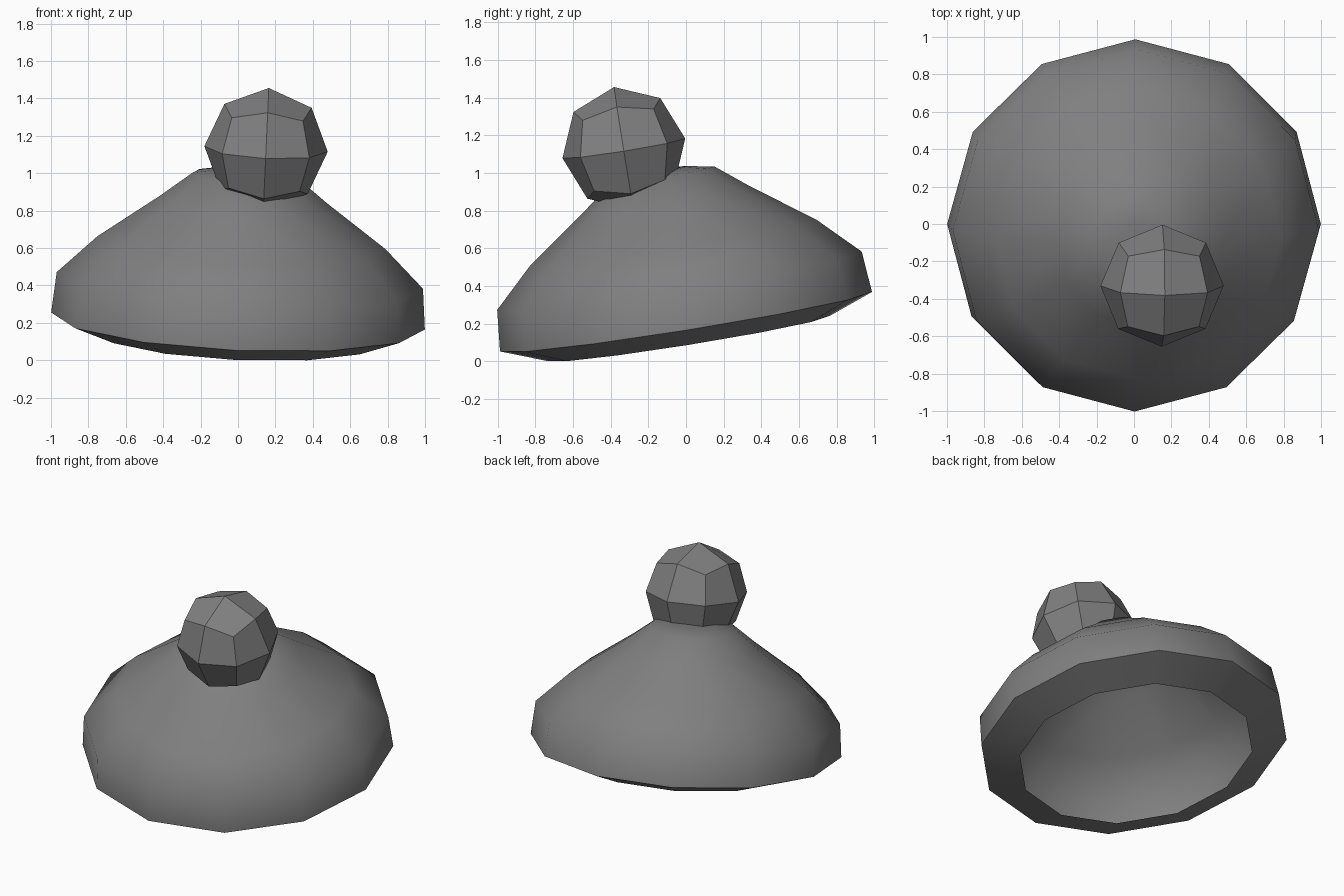
import bpy, bmesh, math
from mathutils import Euler, Matrix

if "Cube" in bpy.data.objects:
    bpy.data.objects.remove(bpy.data.objects["Cube"])

TILT = Euler((math.radians(9.1), math.radians(2.6), 0)).to_matrix().to_4x4()
SIDES = 12

grey = bpy.data.materials.new("dark_grey")
grey.diffuse_color = (0.215, 0.215, 0.215, 1)
grey.use_nodes = True
grey.node_tree.nodes["Principled BSDF"].inputs["Base Color"].default_value = grey.diffuse_color


def finish(bm, name, matrix, angle):
    bmesh.ops.recalc_face_normals(bm, faces=bm.faces)
    bm.transform(matrix)
    mesh = bpy.data.meshes.new(name)
    bm.to_mesh(mesh)
    bm.free()
    mesh.materials.append(grey)
    obj = bpy.data.objects.new(name, mesh)
    bpy.context.collection.objects.link(obj)
    bpy.ops.object.select_all(action='DESELECT')
    obj.select_set(True)
    bpy.context.view_layer.objects.active = obj
    bpy.ops.object.shade_smooth_by_angle(angle=math.radians(angle))
    return obj


def lathe(profile):
    """Sweep (radius, height) points round z; the first point may lie on the axis."""
    bm = bmesh.new()
    rings = []
    for r, h in profile:
        if r == 0:
            rings.append([bm.verts.new((0, 0, h))] * SIDES)
        else:
            rings.append([bm.verts.new((r * math.cos(i * math.tau / SIDES),
                                        r * math.sin(i * math.tau / SIDES), h))
                          for i in range(SIDES)])
    for a, b in zip(rings, rings[1:]):
        for i in range(SIDES):
            j = (i + 1) % SIDES
            bm.faces.new(list(dict.fromkeys((a[i], a[j], b[j], b[i]))))
    return bm


# Thin flared dome, open below, with a lip folded inward under the rim
dome_profile = [(0, 0.82), (0.14, 0.815), (0.28, 0.79), (0.445, 0.66),
                (0.77, 0.425), (0.98, 0.22), (1.0, 0.0), (0.76, -0.09)]
finish(lathe(dome_profile), "dome", Matrix.Translation((0, 0, 0.21)) @ TILT, 40)

# Faceted ball resting off-centre: a cube subdivided once and pushed to a sphere
bm = bmesh.new()
bmesh.ops.create_cube(bm, size=2)
bmesh.ops.subdivide_edges(bm, edges=bm.edges[:], cuts=1, use_grid_fill=True)
for v in bm.verts:
    v.co = v.co.normalized() * 0.33
finish(bm, "ball", Matrix.Translation((0.15, -0.33, 1.13)) @ TILT, 35.2)
